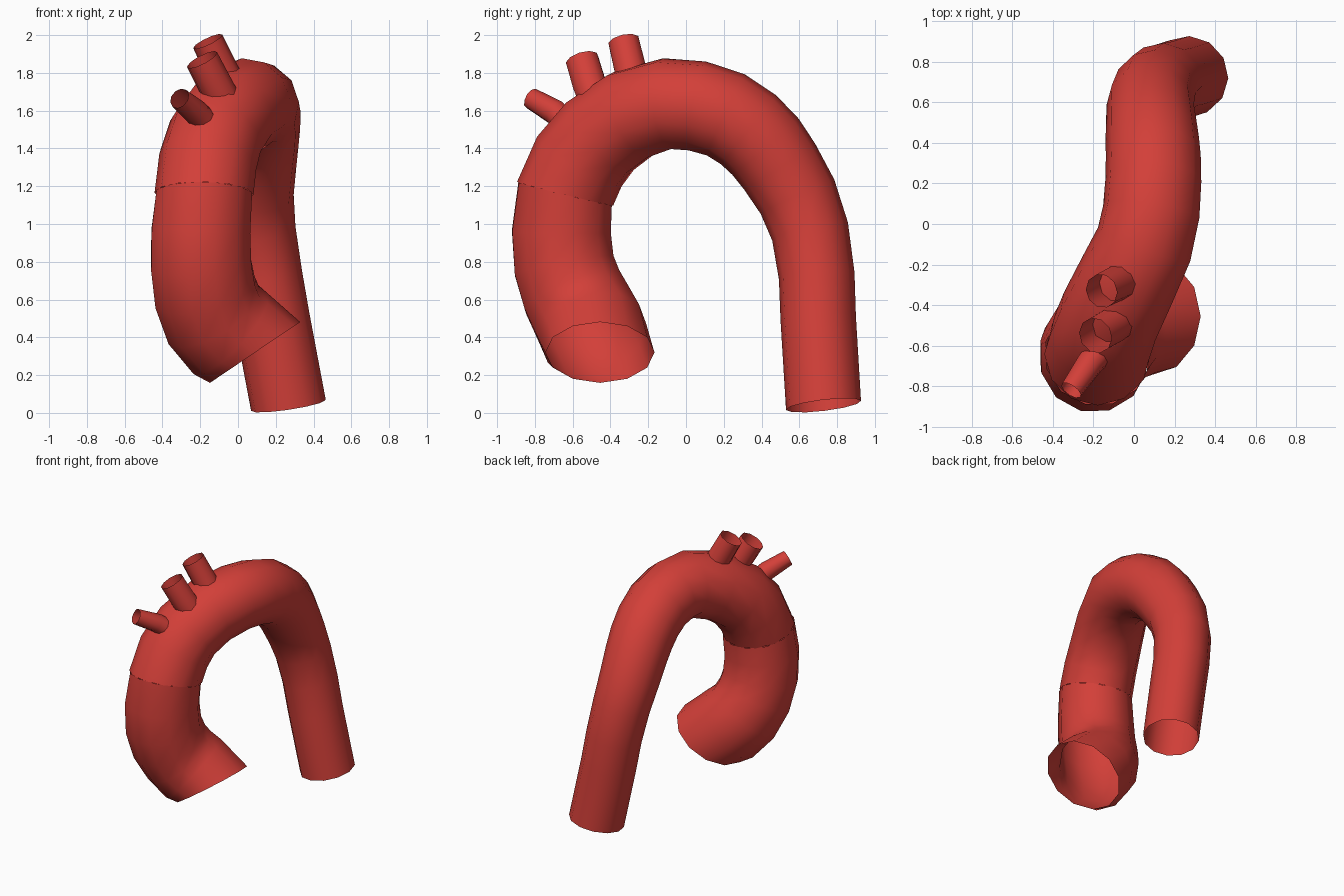
import bpy, math
from mathutils import Vector

red = bpy.data.materials.new("vessel_red")
red.diffuse_color = (0.65, 0.05, 0.04, 1)


def tube(name, stations, sides, side_dir, start=None, end=None):
    """Open tube through (x, y, z, radius) stations with a twist-free frame."""
    pts = [Vector(s[:3]) for s in stations]
    n = len(pts)
    u = Vector(side_dir)
    verts, faces = [], []
    for i, p in enumerate(pts):
        t = (pts[min(i + 1, n - 1)] - pts[max(i - 1, 0)]).normalized()
        if i == 0 and start:
            t = Vector(start).normalized()
        if i == n - 1 and end:
            t = Vector(end).normalized()
        u = (u - t * u.dot(t)).normalized()
        v = t.cross(u)
        for k in range(sides):
            a = 2 * math.pi * k / sides
            verts.append(p + (u * math.cos(a) + v * math.sin(a)) * stations[i][3])
    for i in range(n - 1):
        for k in range(sides):
            k2 = (k + 1) % sides
            a, b = i * sides, (i + 1) * sides
            faces.append((a + k, a + k2, b + k2, b + k))
    mesh = bpy.data.meshes.new(name)
    mesh.from_pydata(verts, [], faces)
    mesh.materials.append(red)
    mesh.shade_smooth()
    obj = bpy.data.objects.new(name, mesh)
    bpy.context.collection.objects.link(obj)
    return obj


# Shared joint between the rising section and the arch
joint = (-0.18, -0.64, 1.16, 0.262)
joint_dir = (0.02, 0.24, 0.97)

# Rising section, open at its tilted lower end
tube("ascending_vessel", [
    (0.09, -0.455, 0.32, 0.288),
    (-0.04, -0.49, 0.42, 0.29),
    (-0.13, -0.54, 0.52, 0.285),
    (-0.175, -0.60, 0.64, 0.28),
    (-0.195, -0.645, 0.78, 0.275),
    (-0.197, -0.66, 0.96, 0.27),
    joint,
], 12, (0, 1, 0), start=(-0.56, 0, 0.83), end=joint_dir)

# Arch and descending section
tube("arch_and_descending_vessel", [
    joint,
    (-0.16, -0.565, 1.33, 0.26),
    (-0.12, -0.455, 1.465, 0.255),
    (-0.04, -0.29, 1.58, 0.25),
    (0.05, -0.10, 1.637, 0.243),
    (0.085, 0.06, 1.625, 0.24),
    (0.095, 0.21, 1.578, 0.237),
    (0.095, 0.33, 1.50, 0.234),
    (0.09, 0.42, 1.41, 0.23),
    (0.085, 0.495, 1.305, 0.224),
    (0.08, 0.59, 1.145, 0.215),
    (0.10, 0.657, 0.96, 0.206),
    (0.14, 0.692, 0.725, 0.201),
    (0.18, 0.70, 0.50, 0.20),
    (0.267, 0.728, 0.04, 0.20),
], 12, (0, 1, 0), start=joint_dir, end=(0.15, 0.12, -1))

# Three short open branches along the top of the arch
branches = [
    ("front_branch", (-0.14, -0.60, 1.50, 0.07),
     (-0.22, -0.69, 1.59, 0.068), (-0.31, -0.82, 1.665, 0.057)),
    ("middle_branch", (-0.08, -0.48, 1.66, 0.092),
     (-0.12, -0.51, 1.735, 0.092), (-0.19, -0.55, 1.87, 0.09)),
    ("rear_branch", (-0.05, -0.28, 1.74, 0.09),
     (-0.09, -0.295, 1.82, 0.088), (-0.16, -0.33, 1.967, 0.085)),
]
for name, *stations in branches:
    tube(name, stations, 10, (1, 0, 0))
